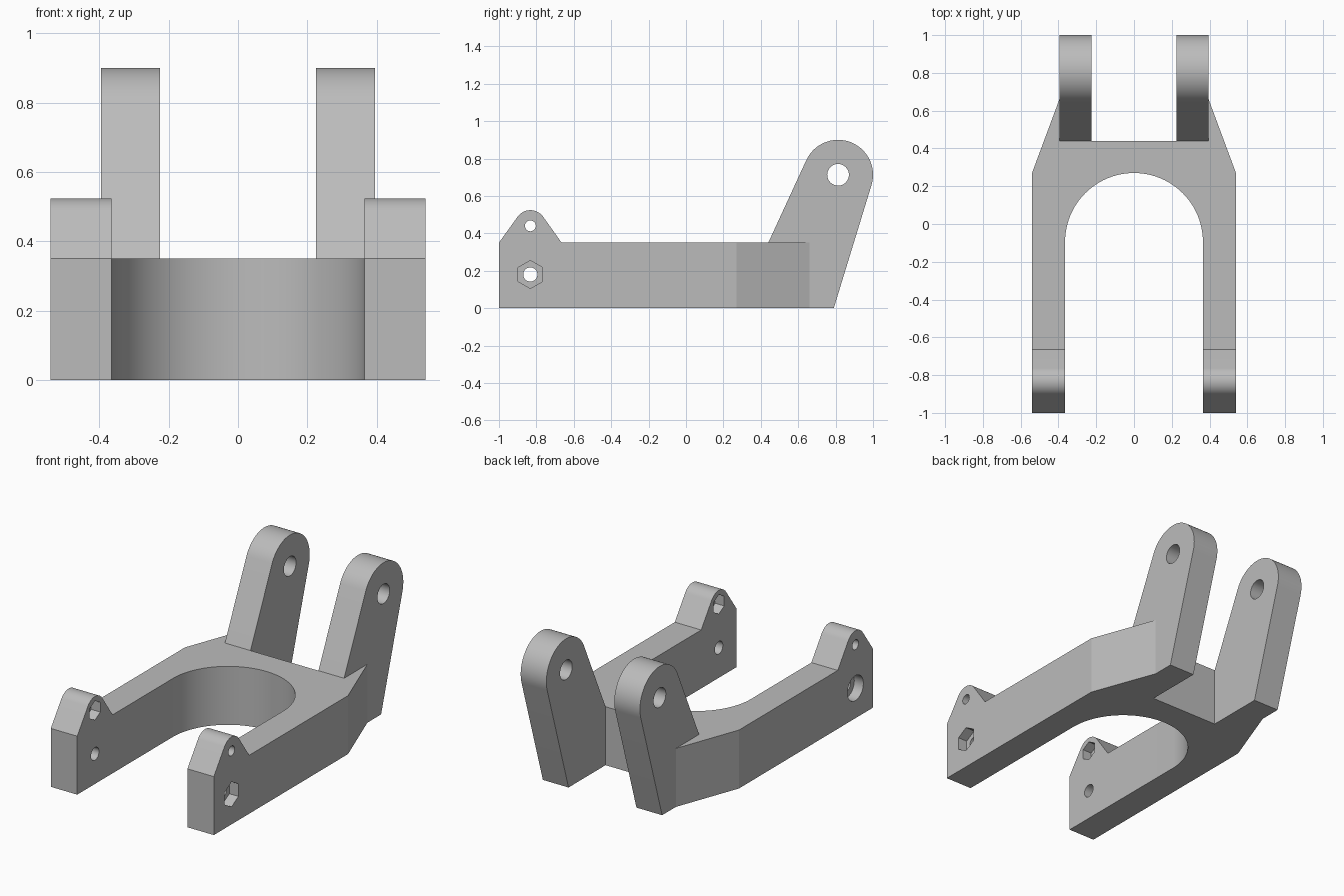
import bpy
import bmesh
from math import sin, cos, pi, atan2, acos, hypot

old = bpy.data.objects.get("Cube")
if old:
    bpy.data.objects.remove(old, do_unlink=True)

grey = bpy.data.materials.new("light grey")
grey.use_nodes = True
grey.diffuse_color = (0.5, 0.5, 0.5, 1)
grey.node_tree.nodes["Principled BSDF"].inputs["Base Color"].default_value = (0.5, 0.5, 0.5, 1)

ARM_IN, ARM_OUT = 0.365, 0.54
LUG_IN, LUG_OUT = 0.225, 0.395
DECK = 0.35


def prism(name, points, lo, hi, axis):
    """Extrude a closed outline: (x, y) along z, or (y, z) along x."""
    place = (lambda p, h: (p[0], p[1], h)) if axis == "z" else (lambda p, h: (h, p[0], p[1]))
    bm = bmesh.new()
    bottom = [bm.verts.new(place(p, lo)) for p in points]
    top = [bm.verts.new(place(p, hi)) for p in points]
    bm.faces.new(bottom)
    bm.faces.new(top)
    n = len(points)
    for i in range(n):
        j = (i + 1) % n
        bm.faces.new((bottom[i], bottom[j], top[j], top[i]))
    bmesh.ops.recalc_face_normals(bm, faces=bm.faces)
    mesh = bpy.data.meshes.new(name)
    bm.to_mesh(mesh)
    bm.free()
    mesh.materials.append(grey)
    obj = bpy.data.objects.new(name, mesh)
    bpy.context.collection.objects.link(obj)
    return obj


def arc(c, r, start, end, steps):
    return [(c[0] + r * cos(start + (end - start) * i / steps),
             c[1] + r * sin(start + (end - start) * i / steps)) for i in range(steps + 1)]


def rounded_tip(c, r, back, front, steps=24):
    """Arc over the top, tangent to lines from the back and front points."""
    def tangent(p, sign):
        dy, dz = p[0] - c[0], p[1] - c[1]
        return atan2(dz, dy) + sign * acos(r / hypot(dy, dz))
    start = tangent(back, 1)
    end = tangent(front, -1)
    while end < start:
        end += 2 * pi
    return [back] + arc(c, r, start, end, steps) + [front]


def combine(target, tool, operation):
    mod = target.modifiers.new("join", "BOOLEAN")
    mod.operation = operation
    mod.solver = "EXACT"
    mod.object = tool
    bpy.context.view_layer.objects.active = target
    bpy.ops.object.modifier_apply(modifier=mod.name)
    bpy.data.objects.remove(tool, do_unlink=True)


# U-shaped base with tapered rear shoulders
half = [(ARM_IN, -1), (ARM_OUT, -1), (ARM_OUT, 0.27), (LUG_OUT, 0.66),
        (LUG_IN, 0.66), (LUG_IN, 0.44)]
mouth = arc((0, -0.095), ARM_IN, pi, 0, 48)
bracket = prism("fork_bracket", half + [(-x, y) for x, y in reversed(half)] + mouth, 0, DECK, "z")

# Front ears and tall rear lugs
front_c, rear_c = (-0.832, 0.44), (0.813, 0.713)
ear = rounded_tip(front_c, 0.084, (-0.665, DECK), (-1, DECK)) + [(-1, 0.1), (-0.665, 0.1)]
lug = rounded_tip(rear_c, 0.187, (0.79, 0), (0.44, DECK), 32) + [(0.44, 0)]
for s in (-1, 1):
    combine(bracket, prism("front_ear", ear, *sorted((s * ARM_IN, s * ARM_OUT)), "x"), "UNION")
    combine(bracket, prism("rear_lug", lug, *sorted((s * LUG_IN, s * LUG_OUT)), "x"), "UNION")


def bore(c, r, lo, hi, sides=32):
    ring = arc(c, r, pi / 2, pi / 2 + 2 * pi, sides)[:-1]
    combine(bracket, prism("bore_cutter", ring, lo, hi, "x"), "DIFFERENCE")


# Through holes
low_c = (-0.832, 0.18)
for centre, radius in ((front_c, 0.029), (low_c, 0.038), (rear_c, 0.058)):
    bore(centre, radius, -0.7, 0.7)

# Nut pockets and bolt head recess
DEPTH = 0.06
bore(low_c, 0.075, ARM_OUT - DEPTH, 0.7, 6)
bore(low_c, 0.075, -0.7, -ARM_OUT + DEPTH)
bore(front_c, 0.058, -ARM_IN - DEPTH, ARM_IN + DEPTH, 6)

# Smooth the curved walls, keep corners crisp
bpy.ops.object.select_all(action="DESELECT")
bracket.select_set(True)
bpy.context.view_layer.objects.active = bracket
bpy.ops.object.shade_smooth_by_angle(angle=pi / 9)
